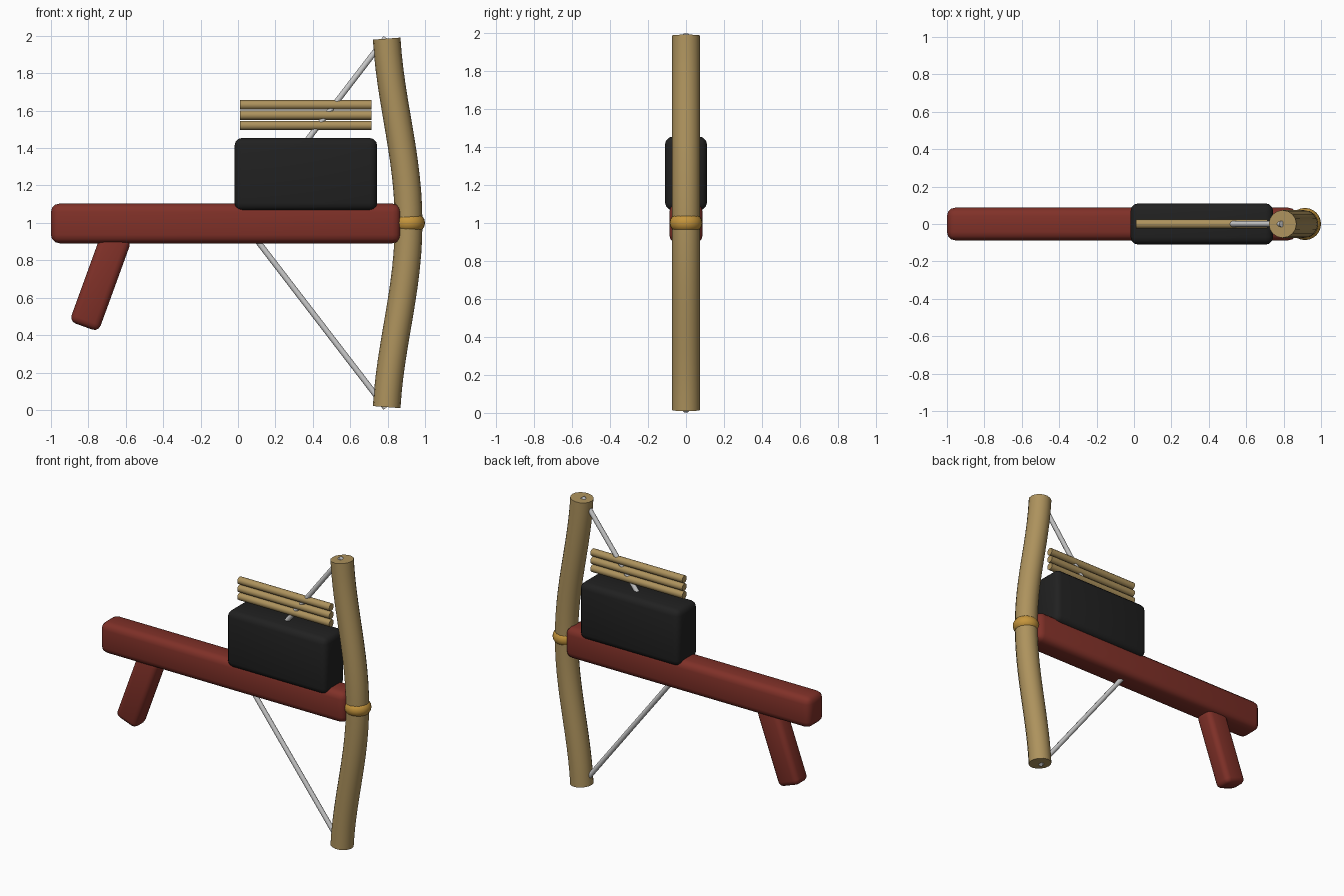
import bpy, bmesh, math
from mathutils import Vector, Matrix

if "Cube" in bpy.data.objects:
    bpy.data.objects.remove(bpy.data.objects["Cube"])


def material(name, rgb):
    m = bpy.data.materials.new(name)
    m.diffuse_color = (*rgb, 1)
    m.use_nodes = True
    m.node_tree.nodes["Principled BSDF"].inputs["Base Color"].default_value = m.diffuse_color
    return m


RED = material("dark red", (0.215, 0.030, 0.021))
BLACK = material("soft black", (0.015, 0.015, 0.015))
TAN = material("tan wood", (0.42, 0.29, 0.11))
GOLD = material("gold", (0.56, 0.30, 0.045))
SILVER = material("light grey", (0.60, 0.60, 0.60))


def finish(name, bm, mat, angle=40):
    bmesh.ops.recalc_face_normals(bm, faces=bm.faces)
    me = bpy.data.meshes.new(name)
    bm.to_mesh(me)
    bm.free()
    me.materials.append(mat)
    ob = bpy.data.objects.new(name, me)
    bpy.context.collection.objects.link(ob)
    bpy.context.view_layer.objects.active = ob
    ob.select_set(True)
    bpy.ops.object.shade_smooth_by_angle(angle=math.radians(angle))
    ob.select_set(False)
    return ob


def rounded_box(name, centre, size, bevel, mat, tilt=0):
    bm = bmesh.new()
    bmesh.ops.create_cube(bm, size=1)
    bmesh.ops.scale(bm, vec=size, verts=bm.verts)
    bmesh.ops.bevel(bm, geom=bm.edges[:], offset=bevel, segments=3,
                    profile=0.5, affect='EDGES')
    bm.transform(Matrix.Translation(centre) @ Matrix.Rotation(tilt, 4, 'Y'))
    return finish(name, bm, mat)


def tube(name, points, radius, sides, mat):
    """Round tube swept along a path in the XZ plane, with flat caps."""
    bm = bmesh.new()
    pts = [Vector(p) for p in points]
    rings = []
    for i, p in enumerate(pts):
        t = (pts[min(i + 1, len(pts) - 1)] - pts[max(i - 1, 0)]).normalized()
        u = Vector((0, 1, 0))
        v = t.cross(u)
        rings.append([bm.verts.new(p + radius * (math.cos(a) * u + math.sin(a) * v))
                      for a in (2 * math.pi * k / sides for k in range(sides))])
    for a, b in zip(rings, rings[1:]):
        for k in range(sides):
            j = (k + 1) % sides
            bm.faces.new((a[k], a[j], b[j], b[k]))
    bm.faces.new(rings[0])
    bm.faces.new(rings[-1])
    return finish(name, bm, mat)


# Stock, grip and magazine box
rounded_box("stock", (-0.065, 0, 0.997), (1.87, 0.175, 0.212), 0.045, RED)
rounded_box("grip", (-0.735, 0, 0.69), (0.165, 0.13, 0.52), 0.035, RED,
            math.radians(20))
rounded_box("magazine", (0.363, 0, 1.26), (0.762, 0.22, 0.388), 0.04, BLACK)

# Bow limb: gently curved, ends swept back
limb = []
for i in range(-12, 13):
    s = i / 12
    x = 0.795 + 0.117 * (0.5 + 0.5 * math.cos(math.pi * 0.9 * s)) - 0.003 * s * s
    limb.append((x, 0, 1 + 0.985 * s))
tube("bow_limb", limb, 0.074, 16, TAN)

# Binding ring round the middle of the limb
bm = bmesh.new()
prof = [(0.036 + 0.050 * math.cos(a), 0.050 * math.sin(a))
        for a in (math.pi * (k / 8 - 0.5) for k in range(9))]
verts = [bm.verts.new((0.914 + r, 0, 1 + z)) for r, z in prof]
edges = [bm.edges.new(e) for e in zip(verts, verts[1:])]
bmesh.ops.spin(bm, geom=verts + edges, cent=(0.914, 0, 1), axis=(0, 0, 1),
               angle=2 * math.pi, steps=24, use_duplicate=False)
bmesh.ops.remove_doubles(bm, verts=bm.verts, dist=0.0005)
finish("binding_ring", bm, GOLD)

# Bowstring halves meeting inside the stock
for side, label in ((1, "upper"), (-1, "lower")):
    tube(label + "_string", [(0.03, 0, 1), (0.79, 0, 1 + side * 0.99)],
         0.016, 10, SILVER)

# Three stacked bolts above the magazine
for i in range(3):
    z = 1.521 + 0.055 * i
    tube(f"bolt_{i + 1}", [(0.012, 0, z), (0.713, 0, z)], 0.025, 12, TAN)
